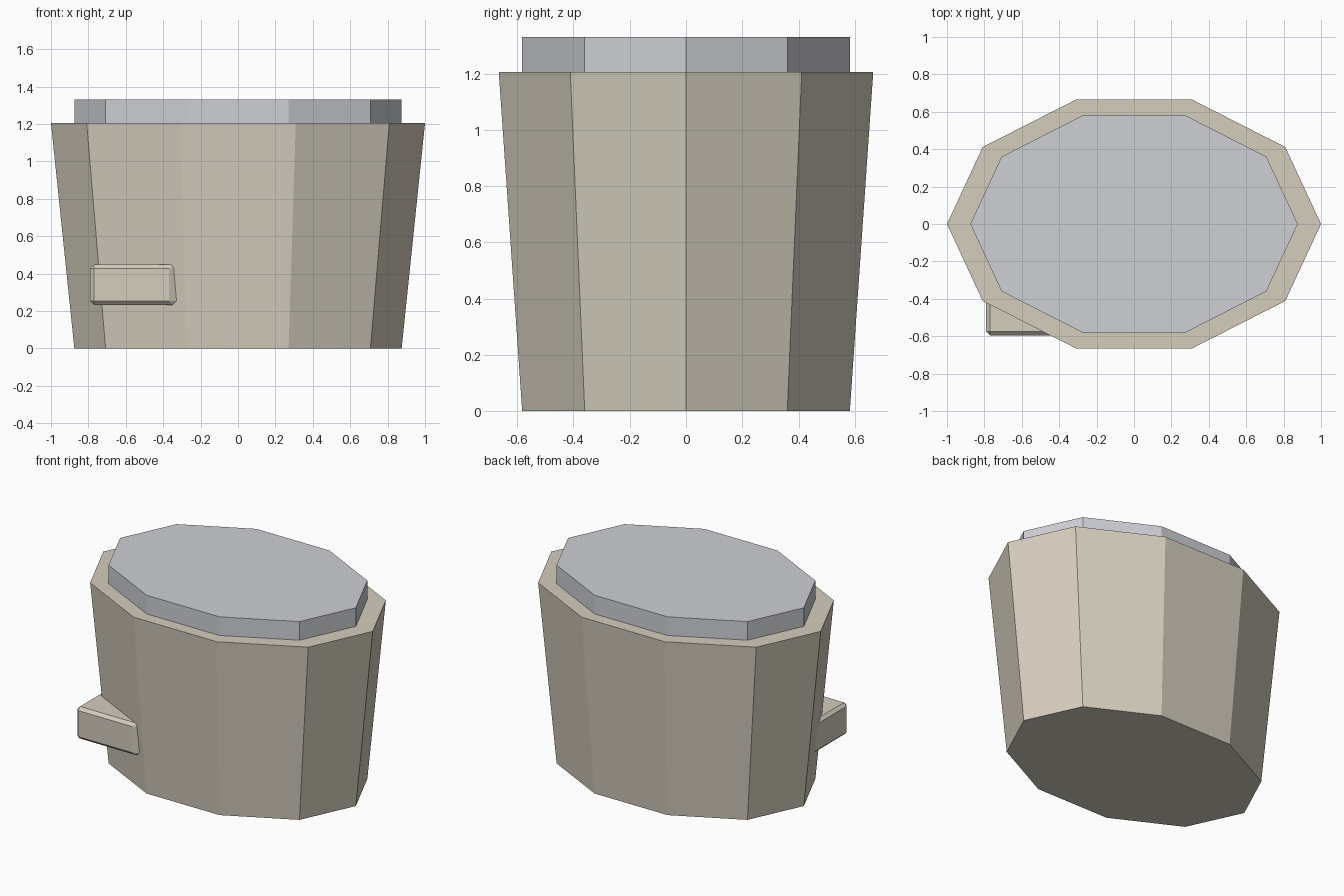
import bpy
import bmesh
from math import cos, sin, pi
from mathutils import Matrix

if "Cube" in bpy.data.objects:
    bpy.data.objects.remove(bpy.data.objects["Cube"])

SIDES = 10
DEPTH_RATIO = 0.7


def make_material(name, rgb):
    mat = bpy.data.materials.new(name)
    mat.use_nodes = True
    mat.diffuse_color = (*rgb, 1)
    mat.node_tree.nodes["Principled BSDF"].inputs["Base Color"].default_value = (*rgb, 1)
    return mat


def finish(name, bm, mat):
    bmesh.ops.recalc_face_normals(bm, faces=bm.faces)
    mesh = bpy.data.meshes.new(name)
    bm.to_mesh(mesh)
    bm.free()
    mesh.materials.append(mat)
    obj = bpy.data.objects.new(name, mesh)
    bpy.context.collection.objects.link(obj)
    return obj


def oval_frustum(name, r_bottom, r_top, z_bottom, z_top, mat):
    """Ten-sided oval block, with a separate radius at each end."""
    bm = bmesh.new()
    rings = []
    for r, z in ((r_bottom, z_bottom), (r_top, z_top)):
        angles = [2 * pi * i / SIDES for i in range(SIDES)]
        rings.append([bm.verts.new((r * cos(a), r * DEPTH_RATIO * sin(a), z)) for a in angles])
        bm.faces.new(rings[-1])
    low, high = rings
    for i in range(SIDES):
        j = (i + 1) % SIDES
        bm.faces.new((low[i], low[j], high[j], high[i]))
    return finish(name, bm, mat)


beige = make_material("warm beige", (0.66, 0.61, 0.515))
grey = make_material("pale grey", (0.617, 0.631, 0.665))

# Tapered bin and its raised lid
oval_frustum("bin_body", 0.875, 1.0, 0, 1.205, beige)
oval_frustum("lid", 0.875, 0.875, 1.205, 1.33, grey)

# Chamfered pedal, running back into the body
bm = bmesh.new()
size = Matrix.Diagonal((0.46, 0.455, 0.215, 1))
bmesh.ops.create_cube(bm, size=1, matrix=Matrix.Translation((-0.56, -0.3675, 0.34)) @ size)
bmesh.ops.bevel(bm, geom=bm.edges[:], offset=0.02, segments=1, affect='EDGES')
# wider chamfer at the inner end of the front face
for v in bm.verts:
    if v.co.y < -0.59 and v.co.x > -0.5:
        v.co.x = -0.37
finish("pedal", bm, beige)
